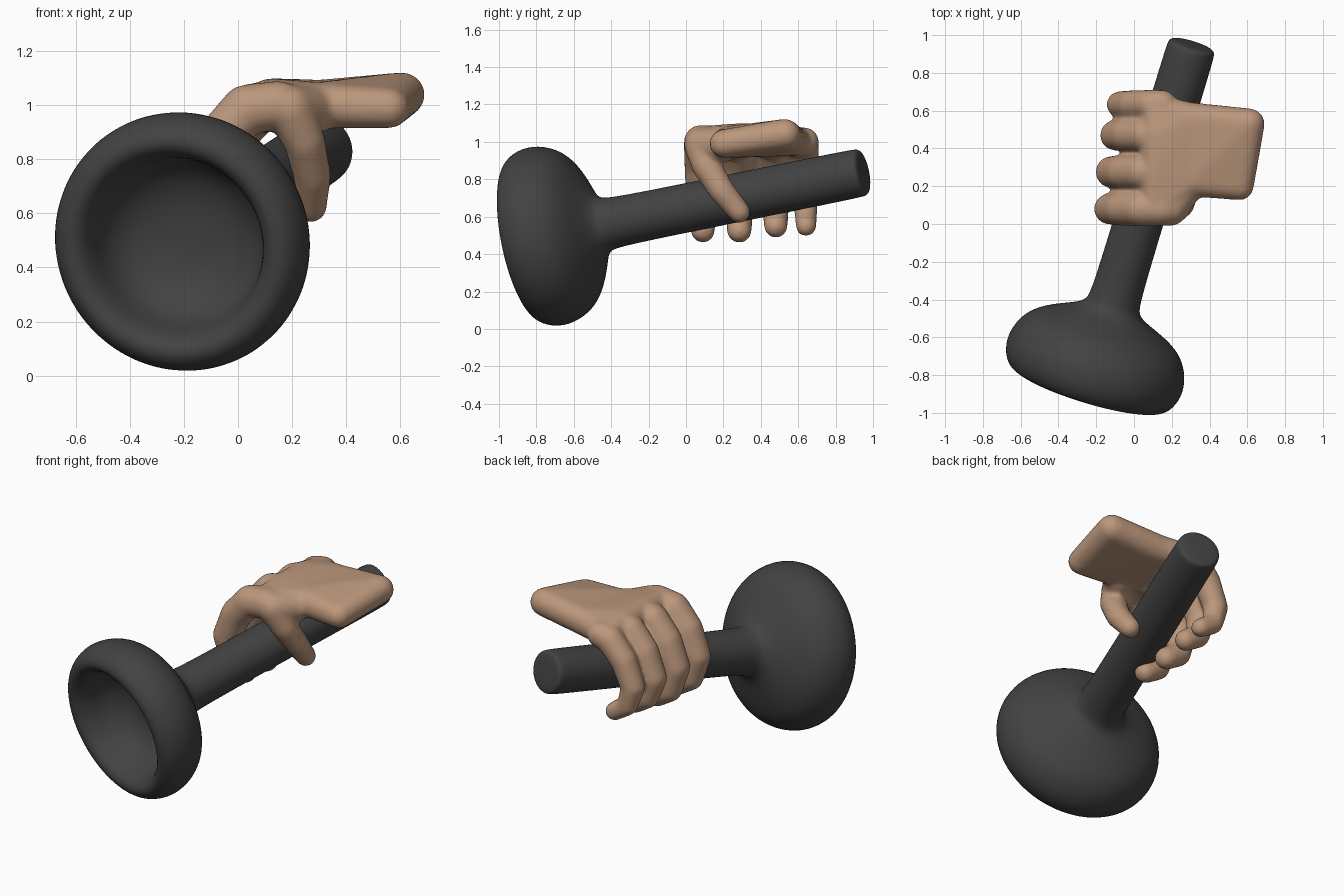
import bpy, bmesh, math
from mathutils import Vector, Matrix

if "Cube" in bpy.data.objects:
    bpy.data.objects.remove(bpy.data.objects["Cube"])


def material(name, rgb):
    m = bpy.data.materials.new(name)
    m.diffuse_color = (*rgb, 1)
    m.use_nodes = True
    m.node_tree.nodes["Principled BSDF"].inputs["Base Color"].default_value = m.diffuse_color
    return m


def make_object(name, bm, mat):
    bmesh.ops.recalc_face_normals(bm, faces=bm.faces)
    for f in bm.faces:
        f.smooth = True
    me = bpy.data.meshes.new(name)
    bm.to_mesh(me)
    bm.free()
    me.materials.append(mat)
    ob = bpy.data.objects.new(name, me)
    bpy.context.collection.objects.link(ob)
    return ob


def hull(bm, balls):
    """Rounded solid stretched around balls given as (x, y, z, radius)."""
    part = bmesh.new()
    for x, y, z, r in balls:
        bmesh.ops.create_icosphere(part, subdivisions=3, radius=r,
                                   matrix=Matrix.Translation((x, y, z)))
    res = bmesh.ops.convex_hull(part, input=part.verts)
    junk = {g for g in res["geom_interior"] + res["geom_unused"]
            if isinstance(g, bmesh.types.BMVert)}
    bmesh.ops.delete(part, geom=list(junk), context='VERTS')
    me = bpy.data.meshes.new("tmp")
    part.to_mesh(me)
    part.free()
    bm.from_mesh(me)
    bpy.data.meshes.remove(me)


def chain(bm, balls):
    for a, b in zip(balls, balls[1:]):
        hull(bm, [a, b])


rubber = material("dark_rubber", (0.055, 0.055, 0.055))
skin = material("skin", (0.50, 0.31, 0.20))

# Plunger: cup and handle turned as one profile (radius, height along axis)
profile = [(0, .20), (.12, .195), (.23, .16), (.305, .08), (.325, -.01), (.35, -.085),
           (.40, -.112), (.455, -.085), (.492, 0), (.483, .10), (.425, .205),
           (.31, .268), (.20, .315), (.145, .355), (.131, .42), (.131, 1.1),
           (.131, 1.79), (.127, 1.825), (.11, 1.838), (0, 1.84)]
bm = bmesh.new()
vs = [bm.verts.new((r, 0, s)) for r, s in profile]
es = [bm.edges.new(p) for p in zip(vs, vs[1:])]
bmesh.ops.spin(bm, geom=vs + es, cent=(0, 0, 0), axis=(0, 0, 1),
               angle=math.tau, steps=32)
bmesh.ops.remove_doubles(bm, verts=bm.verts, dist=1e-4)
axis = Vector((.285, .939, .19))
bm.transform(Matrix.Translation((-.215, -.775, .49)) @
             axis.to_track_quat('Z', 'Y').to_matrix().to_4x4())
plunger = make_object("plunger", bm, rubber)
plunger.modifiers.new("smooth", 'SUBSURF').levels = 2
plunger.modifiers["smooth"].render_levels = 2

# Hand: fingers curling over and under the handle
bm = bmesh.new()
for y, left, low, k in [(.08, -.13, .525, 1.0), (.275, -.12, .525, 1.02),
                        (.47, -.10, .55, .98), (.632, -.075, .55, .86)]:
    chain(bm, [(.15, y, 1.0, .092 * k), (left + .16, y, .985, .093 * k),
               (left + .065, y, .88, .09 * k), (left, y, .73, .083 * k),
               (left + .03, y + .01, low + .06, .07 * k),
               (left + .12, y + .01, low, .065 * k)])

# Palm and back of the hand, ending at the wrist
knuckles = [(.12, .09, 1.0, .085), (.12, .28, 1.015, .085),
            (.12, .47, 1.015, .085), (.12, .61, 1.0, .075)]
middle = [(.30, .23, 1.0, .085), (.30, .56, 1.01, .085)]
wrist = [(.56, .20, .99, .075), (.61, .53, 1.04, .083)]
hull(bm, knuckles + middle)
hull(bm, middle + wrist)

# Thumb pressing on the other side of the handle
chain(bm, [(.28, .2, .98, .09), (.19, .08, .985, .092), (.245, .11, .87, .078),
           (.275, .19, .74, .07), (.27, .285, .625, .06)])

hand = make_object("hand", bm, skin)
rm = hand.modifiers.new("fuse", 'REMESH')
rm.mode = 'VOXEL'
rm.voxel_size = .013
rm.use_smooth_shade = True
sm = hand.modifiers.new("soften", 'SMOOTH')
sm.factor = .5
sm.iterations = 12
